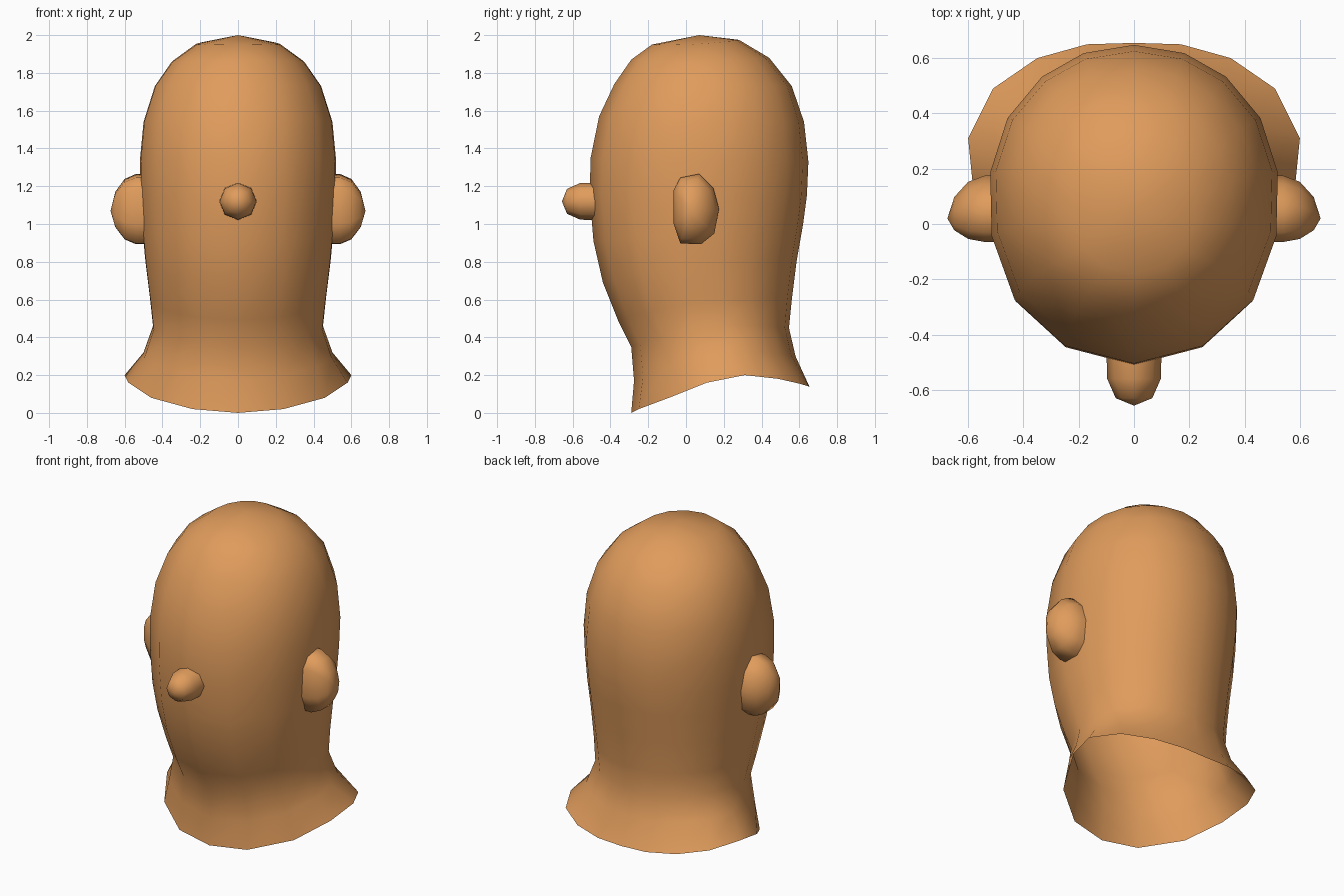
import bpy, bmesh, math

if "Cube" in bpy.data.objects:
    bpy.data.objects.remove(bpy.data.objects["Cube"])

skin = bpy.data.materials.new("tan skin")
skin.diffuse_color = (0.745, 0.332, 0.107, 1)
skin.use_nodes = True
skin.node_tree.nodes["Principled BSDF"].inputs["Base Color"].default_value = skin.diffuse_color


def loft(name, rings, tip=None):
    """Skin closed rings into a smooth tube, with an optional end point."""
    bm = bmesh.new()
    loops = [[bm.verts.new(p) for p in ring] for ring in rings]
    n = len(loops[0])
    for a, b in zip(loops, loops[1:]):
        for i in range(n):
            j = (i + 1) % n
            bm.faces.new((a[i], a[j], b[j], b[i]))
    if tip:
        t = bm.verts.new(tip)
        for i in range(n):
            bm.faces.new((loops[-1][i], loops[-1][(i + 1) % n], t))
    bmesh.ops.recalc_face_normals(bm, faces=bm.faces[:])
    for f in bm.faces:
        f.smooth = True
    me = bpy.data.meshes.new(name)
    bm.to_mesh(me)
    bm.free()
    me.materials.append(skin)
    ob = bpy.data.objects.new(name, me)
    bpy.context.collection.objects.link(ob)
    return ob


def mirrored(half):
    """Complete a front-to-back half ring on the other side."""
    return half + [(-x, y, z) for x, y, z in half[-2:0:-1]]


# Head and neck: open flared collar, then rings given as
# (front y, front z, back y, back z, half width, side z)
collar = [(0, -.29, 0), (.24, -.25, .02), (.46, -.09, .08), (.58, .11, .16),
          (.6, .31, .2), (.51, .49, .18), (.35, .6, .155), (.17, .65, .14),
          (0, .655, .135)]
section = [(0, 0), (.48, .056), (.83, .2), (.99, .4), (1, .6),
           (.88, .77), (.64, .9), (.35, .974), (0, 1)]
levels = [(-.275, .17, .58, .30, .50, .32), (-.29, .35, .545, .45, .45, .46),
          (-.36, .49, .56, .60, .465, .60), (-.44, .69, .585, .80, .49, .80),
          (-.49, .91, .62, 1.0, .505, .96), (-.51, 1.15, .64, 1.15, .515, 1.14),
          (-.505, 1.35, .648, 1.33, .52, 1.33), (-.46, 1.57, .625, 1.54, .50, 1.54),
          (-.38, 1.74, .56, 1.73, .44, 1.73), (-.29, 1.87, .44, 1.88, .35, 1.86),
          (-.18, 1.95, .28, 1.975, .22, 1.955)]
rings = [mirrored(collar)]
for fy, fz, by, bz, w, sz in levels:
    half = []
    for u, v in section:
        bend = (sz - fz - (bz - fz) * .6) / .24
        half.append((u * w, fy + v * (by - fy), fz + (bz - fz) * v + bend * v * (1 - v)))
    rings.append(mirrored(half))
loft("head", rings, (0, .07, 2.0))

# Ears: outline in y, z shrinking towards the tip
outline = [(-.065, 1.0), (-.065, 1.18), (-.03, 1.245), (.07, 1.265), (.145, 1.19),
           (.175, 1.08), (.15, .95), (.08, .893), (-.03, .897)]
for side, label in ((1, "right_ear"), (-1, "left_ear")):
    ear = []
    for x, s, cy in ((.46, 1, .05), (.54, 1, .05), (.60, .86, .045), (.65, .5, .035)):
        ear.append([(side * x, cy + (y - .05) * s, 1.075 + (z - 1.075) * s)
                    for y, z in outline])
    loft(label, ear, (side * .675, .02, 1.07))

# Nose: blunt eight-sided peg
nose = []
for y, r in ((-.45, .1), (-.56, .097), (-.63, .066)):
    nose.append([(r * math.sin(k * math.pi / 4), y, 1.12 + r * math.cos(k * math.pi / 4))
                 for k in range(8)])
loft("nose", nose, (0, -.657, 1.12))
